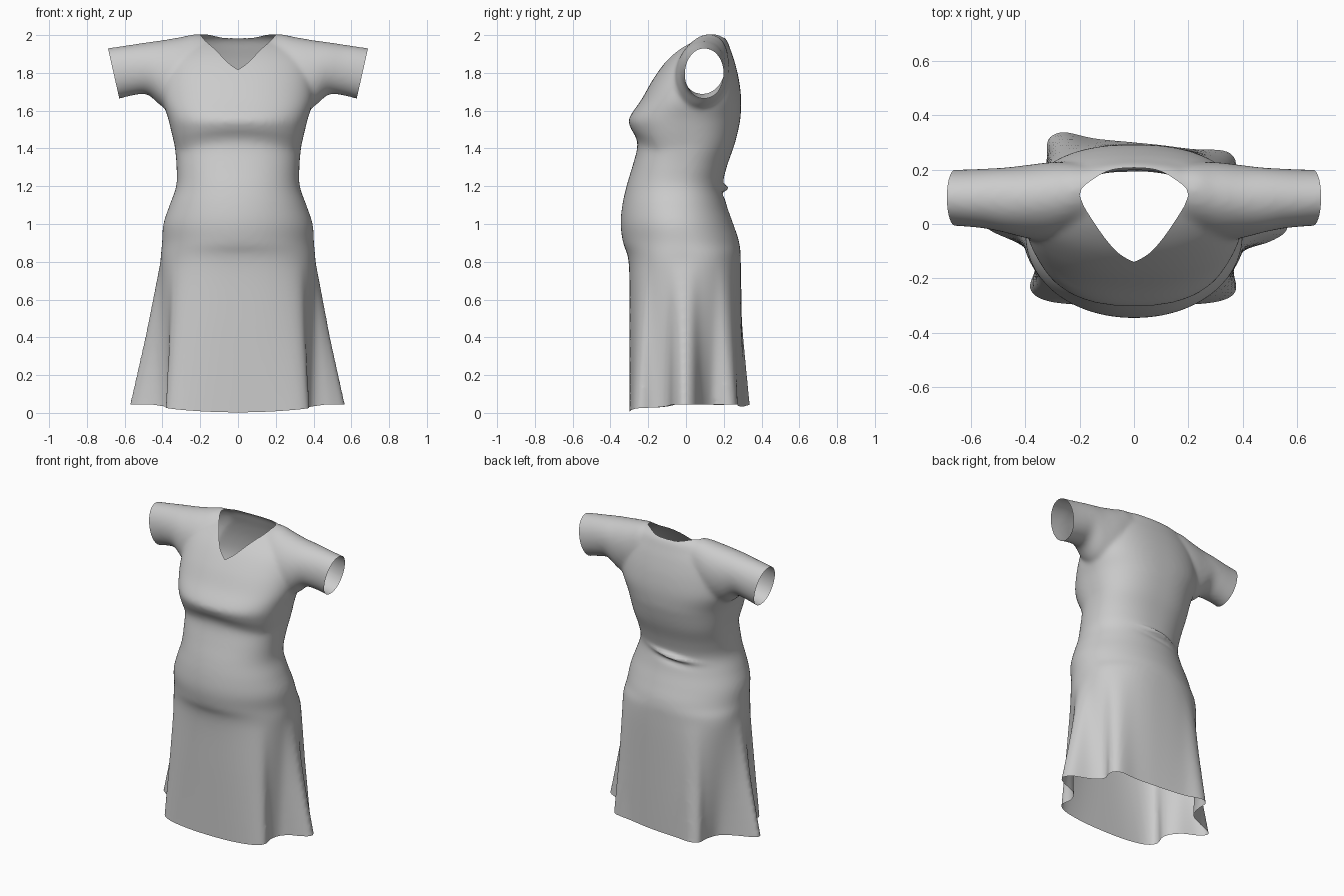
import bpy, bmesh, math
from math import cos, sin, exp, atan2

if "Cube" in bpy.data.objects:
    bpy.data.objects.remove(bpy.data.objects["Cube"])


def catmull(pts, steps, closed=False):
    """Smooth curve through tuples of any length."""
    n, out = len(pts), []
    for i in range(n if closed else n - 1):
        if closed:
            p = [pts[(i + k) % n] for k in (-1, 0, 1, 2)]
        else:
            p = [pts[min(max(i + k, 0), n - 1)] for k in (-1, 0, 1, 2)]
        for s in range(steps):
            t = s / steps
            out.append(tuple(0.5 * (2 * b + (c - a) * t + (2 * a - 5 * b + 4 * c - d) * t * t
                                    + (3 * b - a - 3 * c + d) * t ** 3) for a, b, c, d in zip(*p)))
    if not closed:
        out.append(tuple(pts[-1]))
    return out


def oval(theta, rx, ry, n):
    """Polar point on a superellipse."""
    r = ((abs(cos(theta)) / rx) ** n + (abs(sin(theta)) / ry) ** n) ** (-1 / n)
    return r * cos(theta), r * sin(theta)


def loft(bm, rings):
    """Closed tube through rings of equal length, capped at both ends."""
    vs = [[bm.verts.new(p) for p in ring] for ring in rings]
    for a, b in zip(vs, vs[1:]):
        for i in range(len(a)):
            j = (i + 1) % len(a)
            bm.faces.new((a[i], a[j], b[j], b[i]))
    bm.faces.new(vs[0][::-1])
    bm.faces.new(vs[-1])


def finish(bm, name):
    """Turn a bmesh into a linked object."""
    bmesh.ops.recalc_face_normals(bm, faces=bm.faces)
    mesh = bpy.data.meshes.new(name)
    bm.to_mesh(mesh)
    bm.free()
    ob = bpy.data.objects.new(name, mesh)
    bpy.context.collection.objects.link(ob)
    return ob


# Hem outline with its flared folds
hem = [(0, -.30), (.2, -.297), (.33, -.28), (.378, -.24), (.365, -.17), (.40, -.10), (.5, -.065),
       (.565, -.02), (.535, .04), (.42, .09), (.36, .15), (.378, .22), (.34, .268), (.22, .275),
       (.1, .29), (0, .30), (-.15, .315), (-.26, .338), (-.318, .31), (-.32, .24), (-.35, .15),
       (-.45, .095), (-.57, .04), (-.535, -.02), (-.41, -.08), (-.36, -.15), (-.385, -.235),
       (-.33, -.28), (-.2, -.297)]
hem = catmull(hem, 6, True)

# Body rings: z, half width, front y, back y, squareness
body = [(-.1, .41, -.30, .29, 2.5), (.4, .41, -.30, .29, 2.5), (.78, .41, -.302, .29, 2.4),
        (.9, .402, -.333, .282, 2.1), (1.0, .395, -.346, .25, 2.05), (1.1, .362, -.337, .215, 2.1),
        (1.2, .327, -.315, .195, 2.2), (1.3, .325, -.285, .215, 2.3), (1.4, .333, -.257, .25, 2.4),
        (1.45, .343, -.267, .265, 2.4), (1.5, .355, -.292, .277, 2.4), (1.56, .37, -.30, .288, 2.4),
        (1.66, .40, -.235, .292, 2.4), (1.765, .40, -.175, .28, 2.3), (1.86, .38, -.107, .257, 2.2),
        (1.925, .33, -.04, .235, 2.1), (1.975, .26, .035, .215, 2), (2.006, .18, .09, .18, 2)]

bm = bmesh.new()
rings = []
for z, w, f, b, n in catmull(body, 6):
    t = max(0, (.8 - z) / .8)
    ring = []
    for hx, hy in hem:
        x, y = oval(atan2(hy, hx), w, (b - f) / 2, n)
        y += (f + b) / 2
        ring.append((x + (hx - x) * t, y + (hy - y) * t, z))
    rings.append(ring)
loft(bm, rings)

# Shoulder and sleeve sections: x, front y, back y, bottom z, top z
arm = [(0, -.02, .2, 1.65, 1.97), (.2, -.04, .22, 1.6, 2.005), (.3, -.06, .225, 1.58, 1.99),
       (.4, -.05, .215, 1.62, 1.973), (.48, -.03, .207, 1.685, 1.962), (.56, -.015, .203, 1.68, 1.95),
       (.64, -.008, .2, 1.66, 1.938), (.76, 0, .2, 1.63, 1.92)]
arm = [(-a[0],) + a[1:] for a in arm[:0:-1]] + arm
rings = []
for x, f, b, lo, hi in catmull(arm, 6):
    ring = []
    for i in range(64):
        u, v = oval(i * math.tau / 64, (b - f) / 2, (hi - lo) / 2, 2.05)
        lean = .25 * max(0, 1 - abs(x) / .6)
        ring.append((x, u + (f + b) / 2 + lean * v, v + (lo + hi) / 2))
    rings.append(ring)
loft(bm, rings)
dress = finish(bm, "dress")
bpy.context.view_layer.objects.active = dress
dress.select_set(True)

# Fuse body and sleeves into one smooth skin
m = dress.modifiers.new("fuse", 'REMESH')
m.mode, m.voxel_size = 'VOXEL', .012
bpy.ops.object.modifier_apply(modifier="fuse")
m = dress.modifiers.new("soften", 'SMOOTH')
m.factor, m.iterations = .5, 12
bpy.ops.object.modifier_apply(modifier="soften")

# Cut the V neck with a prism, outlined as seen from above
half = catmull([(0, -.14), (.06, -.105), (.13, -.02), (.2, .105), (.15, .165), (.08, .2), (0, .207)], 3)
neck = half + [(-x, y) for x, y in half[-2:0:-1]]
bm = bmesh.new()
loft(bm, [[(x, y, z) for x, y in neck] for z in (1.7, 2.2)])
cutter = finish(bm, "neck_cutter")
cutter.hide_render = True
m = dress.modifiers.new("neck", 'BOOLEAN')
m.operation, m.solver, m.object = 'DIFFERENCE', 'EXACT', cutter
bpy.ops.object.modifier_apply(modifier="neck")
bpy.data.objects.remove(cutter)

# Remove the walls left by the prism
bm = bmesh.new()
bm.from_mesh(dress.data)
sides = []
for a, b in zip(neck, neck[1:] + neck[:1]):
    k = math.dist(a, b)
    sides.append((a, (b[1] - a[1]) / k, (a[0] - b[0]) / k))
walls = []
for f in bm.faces:
    c = f.calc_center_median()
    if c.z > 1.69 and all((c.x - a[0]) * nx + (c.y - a[1]) * ny < 2e-4 for a, nx, ny in sides):
        walls.append(f)
bmesh.ops.delete(bm, geom=walls, context='FACES')


def cut(co, no, keep):
    """Slice away everything beyond a plane, among the chosen faces."""
    faces = [f for f in bm.faces if keep(f.calc_center_median())]
    geom = list({v for f in faces for v in f.verts}) + list({e for f in faces for e in f.edges}) + faces
    bmesh.ops.bisect_plane(bm, geom=geom, dist=1e-5, plane_co=co, plane_no=no, clear_outer=True)


# Open the hem and the sleeve ends
cut((0, 0, 0), (0, 0, -1), lambda c: c.z < .5)
for s in (-1, 1):
    cut((s * .659, 0, 1.8), (s * .975, 0, -.22), lambda c: c.z > 1.5 and c.x * s > .5)

# Raise the hem at the sides and back, arch the bust line, pinch a small fold at the back waist
for v in bm.verts:
    x, y, z = v.co
    if z < .4:
        lift = min(.045, .003 + .14 * x * x + .03 * max(0, (y + .3) / .6))
        v.co.z += lift * (1 - z / .4)
    if y < 0 and 1.2 < z < 1.7:
        v.co.z += (.012 - .4 * min(x * x, .09)) * exp(-((z - 1.44) / .08) ** 2) * min(1, -y / .15)
    if y > .08 and 1.1 < z < 1.3:
        d = z - 1.19 - .1 * (x + .03)
        side = exp(-((x + .03) / .12) ** 2)
        v.co.y += side * (.03 * exp(-(d / .016) ** 2) - .008 * exp(-((d + .035) / .02) ** 2))

bm.to_mesh(dress.data)
bm.free()
bpy.ops.object.shade_smooth()
